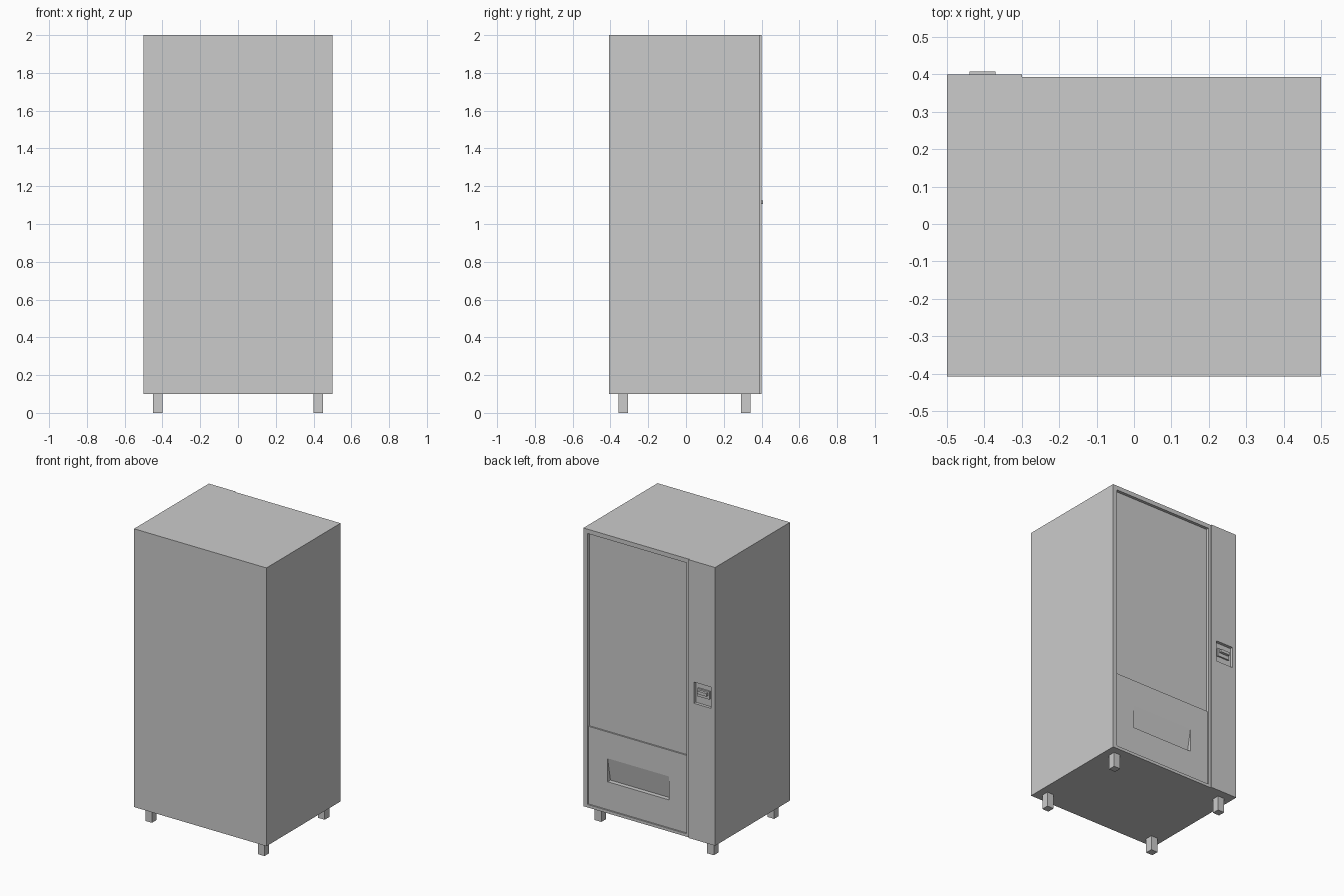
import bpy
import bmesh
from mathutils import Vector

if "Cube" in bpy.data.objects:
    bpy.data.objects.remove(bpy.data.objects["Cube"])

DOOR = 0.3925   # y of the glazed door frame
PANEL = 0.4     # y of the payment column


def prism(name, profile, axis, lo, hi):
    """Extrude a closed profile along an axis: 'X' takes (y, z) points, 'Z' takes (x, y)."""
    def place(p, t):
        return (t, p[0], p[1]) if axis == 'X' else (p[0], p[1], t)
    bm = bmesh.new()
    face = bm.faces.new([bm.verts.new(place(p, lo)) for p in profile])
    ext = bmesh.ops.extrude_face_region(bm, geom=[face])
    move = Vector(place((0, 0), hi - lo))
    bmesh.ops.translate(bm, vec=move,
                        verts=[v for v in ext['geom'] if isinstance(v, bmesh.types.BMVert)])
    bmesh.ops.recalc_face_normals(bm, faces=bm.faces)
    mesh = bpy.data.meshes.new(name)
    bm.to_mesh(mesh)
    bm.free()
    obj = bpy.data.objects.new(name, mesh)
    bpy.context.collection.objects.link(obj)
    return obj


def box(name, x, y, z):
    return prism(name, [(x[0], y[0]), (x[1], y[0]), (x[1], y[1]), (x[0], y[1])], 'Z', *z)


def cut(target, cutter):
    mod = target.modifiers.new("cut", 'BOOLEAN')
    mod.operation = 'DIFFERENCE'
    mod.solver = 'EXACT'
    mod.object = cutter
    bpy.context.view_layer.objects.active = target
    bpy.ops.object.modifier_apply(modifier=mod.name)
    bpy.data.objects.remove(cutter)


# Cabinet, with the payment column standing slightly proud of the door
cabinet = prism("cabinet", [(-0.5, -0.4075), (0.5, -0.4075), (0.5, DOOR),
                            (-0.3, DOOR), (-0.3, PANEL), (-0.5, PANEL)], 'Z', 0.1, 2.0)

# Door recess: deep window above, shallower delivery panel below
low, deep = DOOR - 0.01, DOOR - 0.02
cut(cabinet, prism("door_cutter", [(low, 0.12), (low, 0.65), (deep, 0.65), (deep, 1.97),
                                   (0.45, 1.97), (0.45, 0.12)], 'X', -0.28, 0.47))

# Delivery flap, hinged at the top and tilted inwards
cut(cabinet, prism("flap_cutter", [(low - 0.03, 0.31), (low + 0.003, 0.486),
                                   (low + 0.003, 0.31)], 'X', -0.14, 0.324))

# Payment recess
cut(cabinet, box("payment_cutter", (-0.47, -0.34), (PANEL - 0.02, 0.45), (1.03, 1.175)))

# Payment slot surround and lip
box("payment_surround", (-0.45, -0.36), (PANEL - 0.02, PANEL - 0.01), (1.08, 1.135))
box("payment_lip", (-0.44, -0.37), (PANEL - 0.01, 0.4075), (1.105, 1.125))

# Four square legs
for side, x in (("right", 0.425), ("left", -0.425)):
    for end, y in (("front", -0.3325), ("back", 0.3175)):
        box(f"{end}_{side}_leg", (x - 0.025, x + 0.025), (y - 0.025, y + 0.025), (0, 0.1))
